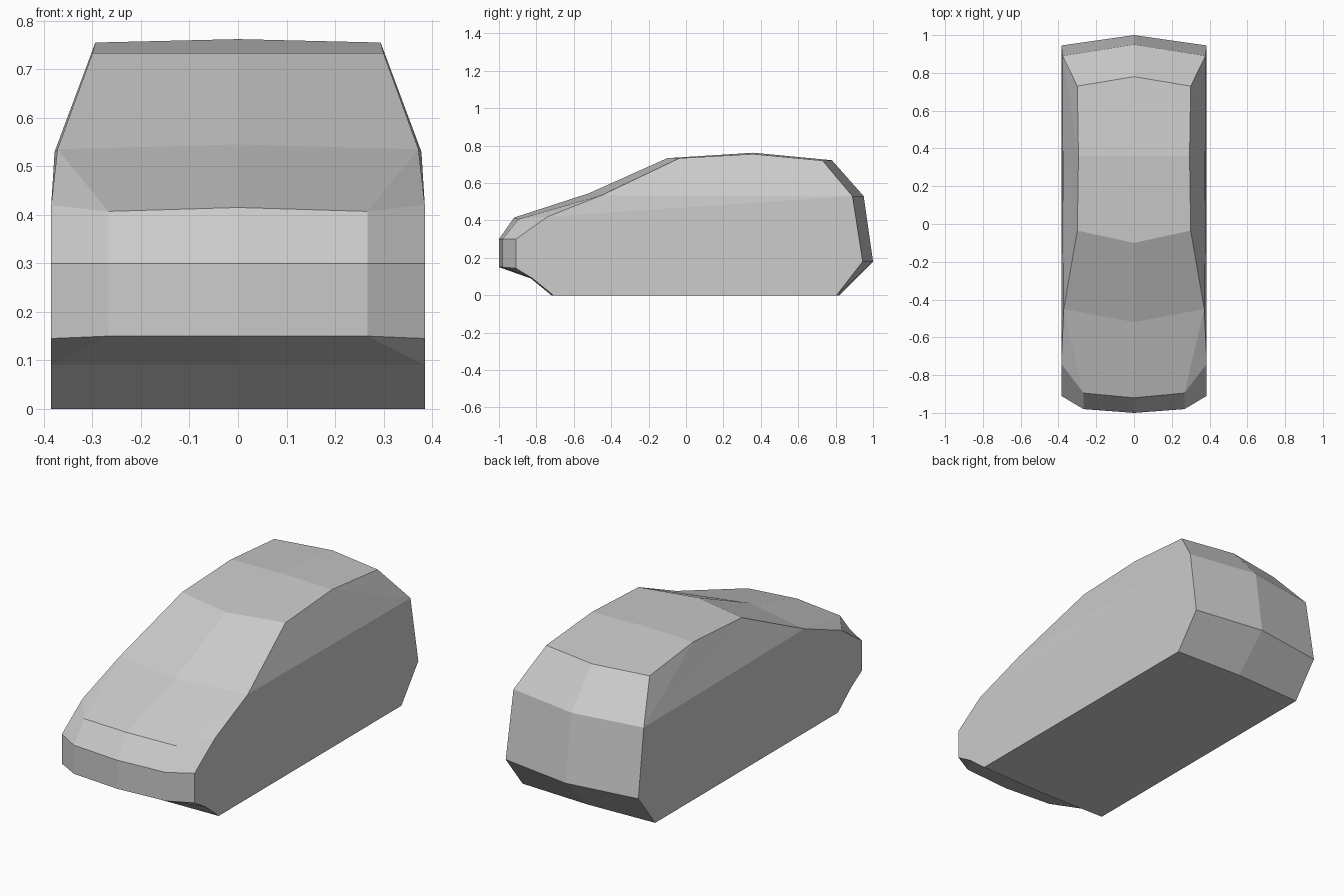
import bpy
import bmesh

cube = bpy.data.objects.get("Cube")
if cube:
    bpy.data.objects.remove(cube)

grey = bpy.data.materials.new("body grey")
grey.use_nodes = True
colour = (0.6, 0.6, 0.6, 1)
grey.diffuse_color = colour
grey.node_tree.nodes["Principled BSDF"].inputs["Base Color"].default_value = colour

# Half ribs from the front underside, over the roof, to the rear underside.
# Each runs from the centre line out to the side; the nose has an extra point.
NOSE = 0.267
SIDE = 0.385
ribs = {
    "sill_front": [(0, -0.72, 0), (SIDE, -0.71, 0)],
    "chin": [(0, -0.83, 0.09), (SIDE, -0.82, 0.09)],
    "bumper_low": [(0, -1, 0.15), (NOSE, -0.98, 0.15), (SIDE, -0.91, 0.145)],
    "bumper_high": [(0, -1, 0.3), (NOSE, -0.98, 0.3), (SIDE, -0.91, 0.3)],
    "hood": [(0, -0.92, 0.415), (NOSE, -0.895, 0.407), (SIDE, -0.74, 0.42)],
    "cowl": [(0, -0.52, 0.545), (0.372, -0.45, 0.535)],
    "roof_front": [(0, -0.1, 0.733), (0.3, -0.035, 0.733)],
    "roof_middle": [(0, 0.36, 0.762), (0.294, 0.36, 0.755)],
    "roof_rear": [(0, 0.78, 0.722), (0.3, 0.73, 0.72)],
    "belt_rear": [(0, 0.95, 0.53), (0.378, 0.89, 0.53)],
    "tail": [(0, 1, 0.18), (SIDE, 0.945, 0.18)],
    "sill_rear": [(0, 0.82, 0), (SIDE, 0.805, 0)],
}

bm = bmesh.new()
rows = {name: [bm.verts.new(p) for p in pts] for name, pts in ribs.items()}
names = list(rows)


def edge(name):
    return rows[name][-1]


# Skin between neighbouring ribs, closing back along the floor
for a, b in zip(names, names[1:] + names[:1]):
    ra, rb = rows[a], rows[b]
    bm.faces.new((ra[0], ra[1], rb[1], rb[0]))
    if len(ra) == 3 and len(rb) == 3:
        bm.faces.new((ra[1], ra[2], rb[2], rb[1]))
    elif len(ra) == 3:
        bm.faces.new((ra[1], ra[2], rb[1]))
    elif len(rb) == 3:
        bm.faces.new((ra[1], rb[2], rb[1]))

# Lower side panel
hood = names.index("hood")
belt = names.index("belt_rear")
bm.faces.new([edge(n) for n in names[:hood + 1] + names[belt:]])

# Upper side, fanned out from the rear of the beltline
upper = names[hood:belt]
for a, b in zip(upper, upper[1:]):
    bm.faces.new((edge("belt_rear"), edge(a), edge(b)))

# Mirror the half body and weld the centre line
bmesh.ops.mirror(bm, geom=bm.verts[:] + bm.edges[:] + bm.faces[:],
                 axis="X", merge_dist=0.001)
bmesh.ops.remove_doubles(bm, verts=bm.verts[:], dist=0.001)
bmesh.ops.recalc_face_normals(bm, faces=bm.faces[:])

mesh = bpy.data.meshes.new("car_body")
bm.to_mesh(mesh)
bm.free()
mesh.materials.append(grey)
body = bpy.data.objects.new("car_body", mesh)
bpy.context.collection.objects.link(body)
